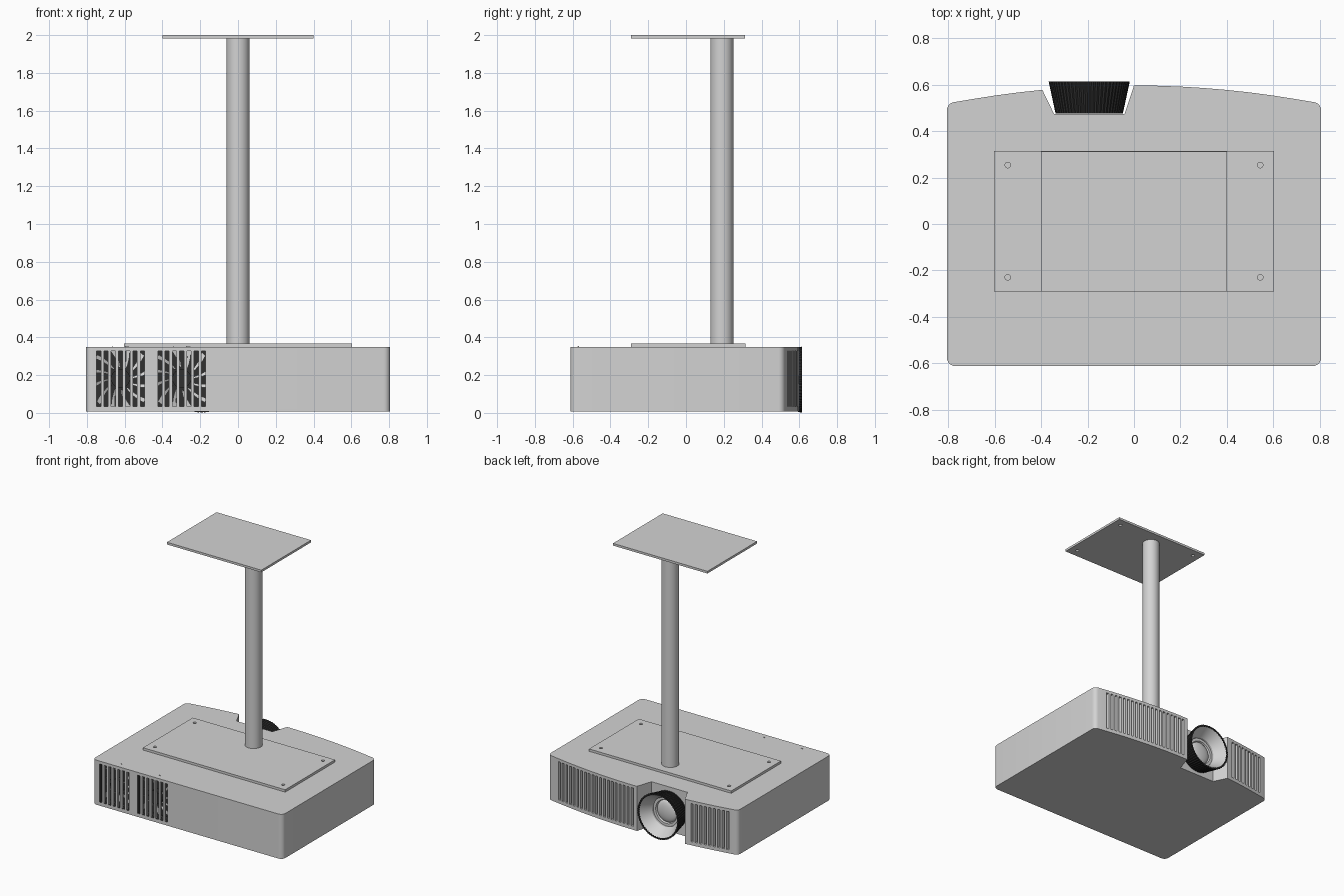
import bpy, bmesh, math
from mathutils import Matrix

if "Cube" in bpy.data.objects:
    bpy.data.objects.remove(bpy.data.objects["Cube"])


def material(name, v):
    m = bpy.data.materials.new(name)
    m.diffuse_color = (v, v, v, 1)
    m.use_nodes = True
    m.node_tree.nodes["Principled BSDF"].inputs["Base Color"].default_value = m.diffuse_color
    return m


GREY = material("casing grey", 0.65)
BLACK = material("lens black", 0.025)
DARK = material("vent dark grey", 0.03)


def finish(name, bm, mats, smooth=True):
    bmesh.ops.recalc_face_normals(bm, faces=bm.faces)
    me = bpy.data.meshes.new(name)
    bm.to_mesh(me)
    bm.free()
    ob = bpy.data.objects.new(name, me)
    bpy.context.collection.objects.link(ob)
    for m in mats:
        me.materials.append(m)
    if smooth:
        smooth_object(ob)
    return ob


def activate(ob):
    bpy.ops.object.select_all(action='DESELECT')
    ob.select_set(True)
    bpy.context.view_layer.objects.active = ob


def smooth_object(ob):
    activate(ob)
    bpy.ops.object.shade_smooth_by_angle(angle=math.radians(30))


def add_box(bm, lo, hi, mat=0):
    size = [b - a for a, b in zip(lo, hi)]
    mid = [(a + b) / 2 for a, b in zip(lo, hi)]
    r = bmesh.ops.create_cube(bm, size=1, matrix=Matrix.Translation(mid) @ Matrix.Diagonal((*size, 1)))
    for f in {f for v in r["verts"] for f in v.link_faces}:
        f.material_index = mat


def add_cyl(bm, centre, r, depth, seg, axis='Z'):
    rot = Matrix.Rotation(math.pi / 2, 4, 'X') if axis == 'Y' else Matrix()
    bmesh.ops.create_cone(bm, cap_ends=True, segments=seg, radius1=r, radius2=r, depth=depth,
                          matrix=Matrix.Translation(centre) @ rot)


def cut(ob, cutter):
    mod = ob.modifiers.new("cut", 'BOOLEAN')
    mod.operation, mod.solver, mod.object = 'DIFFERENCE', 'EXACT', cutter
    activate(ob)
    bpy.ops.object.modifier_apply(modifier="cut")
    bpy.data.objects.remove(cutter)
    smooth_object(ob)


def lathe_y(name, profile, centre, seg, mat, ridge=0.0):
    """Revolve (radius, y) points about a y axis; ridge alternates the radius."""
    bm = bmesh.new()
    rings = []
    for r, y in profile:
        rings.append([bm.verts.new((centre[0] + (r - ridge * (i % 2)) * math.cos(2 * math.pi * i / seg), y,
                                    centre[1] + (r - ridge * (i % 2)) * math.sin(2 * math.pi * i / seg)))
                      for i in range(seg)])
    for a, b in zip(rings, rings[1:]):
        for i in range(seg):
            j = (i + 1) % seg
            bm.faces.new((a[i], b[i], b[j], a[j]))
    bm.faces.new(rings[0])
    bm.faces.new(rings[-1])
    return finish(name, bm, [mat])


# casing outline: rounded corners, bowed lens side, notch for the lens
def bow(x):
    return 0.597 - 0.121 * x * x


def corner(cx, cy, start, end, r=0.035, n=6):
    return [(cx + r * math.cos(math.radians(start + (end - start) * i / n)),
             cy + r * math.sin(math.radians(start + (end - start) * i / n))) for i in range(n + 1)]


W = 0.806
outline = corner(-W + .035, -.577, 180, 270) + corner(W - .035, -.577, 270, 360)
outline += corner(W - .035, bow(.77) - .035, 0, 80)
outline += [(x, bow(x)) for x in [.7 - .1 * i for i in range(7)] + [0.0]]
outline += [(-.04, .475), (-.345, .475)]
outline += [(x, bow(x)) for x in (-.395, -.5, -.6, -.7)]
outline += corner(-W + .035, bow(.77) - .035, 100, 180)
bm = bmesh.new()
base = bm.faces.new([bm.verts.new((x, y, .008)) for x, y in outline])
ext = bmesh.ops.extrude_face_region(bm, geom=[base])
bmesh.ops.translate(bm, vec=(0, 0, .342), verts=[v for v in ext["geom"] if isinstance(v, bmesh.types.BMVert)])
casing = finish("casing", bm, [GREY, DARK], smooth=False)

# vent openings: narrow slots on the lens side, two fan windows on the front
Z0, Z1 = .035, .328
FANS = (-.622, -.298)
bm = bmesh.new()
for start, count in ((.03, 20), (-.738, 9)):
    for i in range(count):
        x = start + i * .0347
        add_box(bm, (x, bow(x) - .03, Z0), (x + .018, .7, Z1), 0)
for fx in FANS:
    add_box(bm, (fx - .1265, -.7, Z0), (fx + .1265, -.54, Z1), 1)
cut(casing, finish("vent_cutter", bm, [GREY, DARK], smooth=False))

# front grille bars between the slots
PITCH, SLOT_W = .0385, .022
bm = bmesh.new()
for fx in FANS:
    for i in range(6):
        x = fx - .1265 + SLOT_W + i * PITCH
        add_box(bm, (x, -.612, Z0), (x + PITCH - SLOT_W, -.595, Z1))
finish("front_grille_bars", bm, [GREY], smooth=False)

# cooling fans behind the grille: dark hub and light radial blades
for n, fx in enumerate(FANS):
    bm = bmesh.new()
    cz = (Z0 + Z1) / 2
    add_cyl(bm, (fx, -.566, cz), .05, .04, 32, 'Y')
    for f in bm.faces:
        f.material_index = 1
    for b in range(12):
        a0 = 2 * math.pi * b / 12
        pairs = []
        for k in range(5):
            r = .06 + .115 * k / 4
            pairs.append([bm.verts.new((fx + r * math.cos(a), y, cz + r * math.sin(a)))
                          for a, y in ((a0 + .06 * k, -.574), (a0 + .06 * k + .15, -.566))])
        for p, q in zip(pairs, pairs[1:]):
            bm.faces.new((p[0], q[0], q[1], p[1]))
    finish("cooling_fan_%d" % (n + 1), bm, [GREY, DARK])

# lens: ridged black hood, grey inner cone with steps, glass dome
LC = (-.193, .176)
lathe_y("lens_hood", [(.145, .476), (.175, .615), (.164, .615), (.138, .50)], LC, 120, BLACK, .003)
lathe_y("lens_inner_cone", [(.138, .478), (.162, .611), (.11, .53), (.11, .515), (.09, .515), (.085, .50)],
        LC, 64, GREY)
lathe_y("lens_glass", [(.086, .49)] + [(.085 * math.cos(t), .50 + .025 * math.sin(t))
                                       for t in [i * .24 for i in range(7)]], LC, 48, GREY)


# mounting plates with screw holes near the corners
def plate(name, hx, y0, y1, z0, z1, hole_z0, hole_z1):
    bm = bmesh.new()
    add_box(bm, (-hx, y0, z0), (hx, y1, z1))
    ob = finish(name, bm, [GREY], smooth=False)
    bm = bmesh.new()
    for x in (-hx + .06, hx - .06):
        for y in (y0 + .06, y1 - .06):
            add_cyl(bm, (x, y, (hole_z0 + hole_z1) / 2), .012, hole_z1 - hole_z0, 20)
    cut(ob, finish(name + "_hole_cutter", bm, [GREY], smooth=False))


plate("projector_plate", .604, -.29, .314, .35, .368, .354, .4)
plate("ceiling_plate", .401, -.29, .313, 1.983, 2.0, 1.95, 1.995)

# drop pole
bm = bmesh.new()
add_cyl(bm, (0, .19, (.36 + 1.985) / 2), .061, 1.985 - .36, 48)
finish("drop_pole", bm, [GREY])
